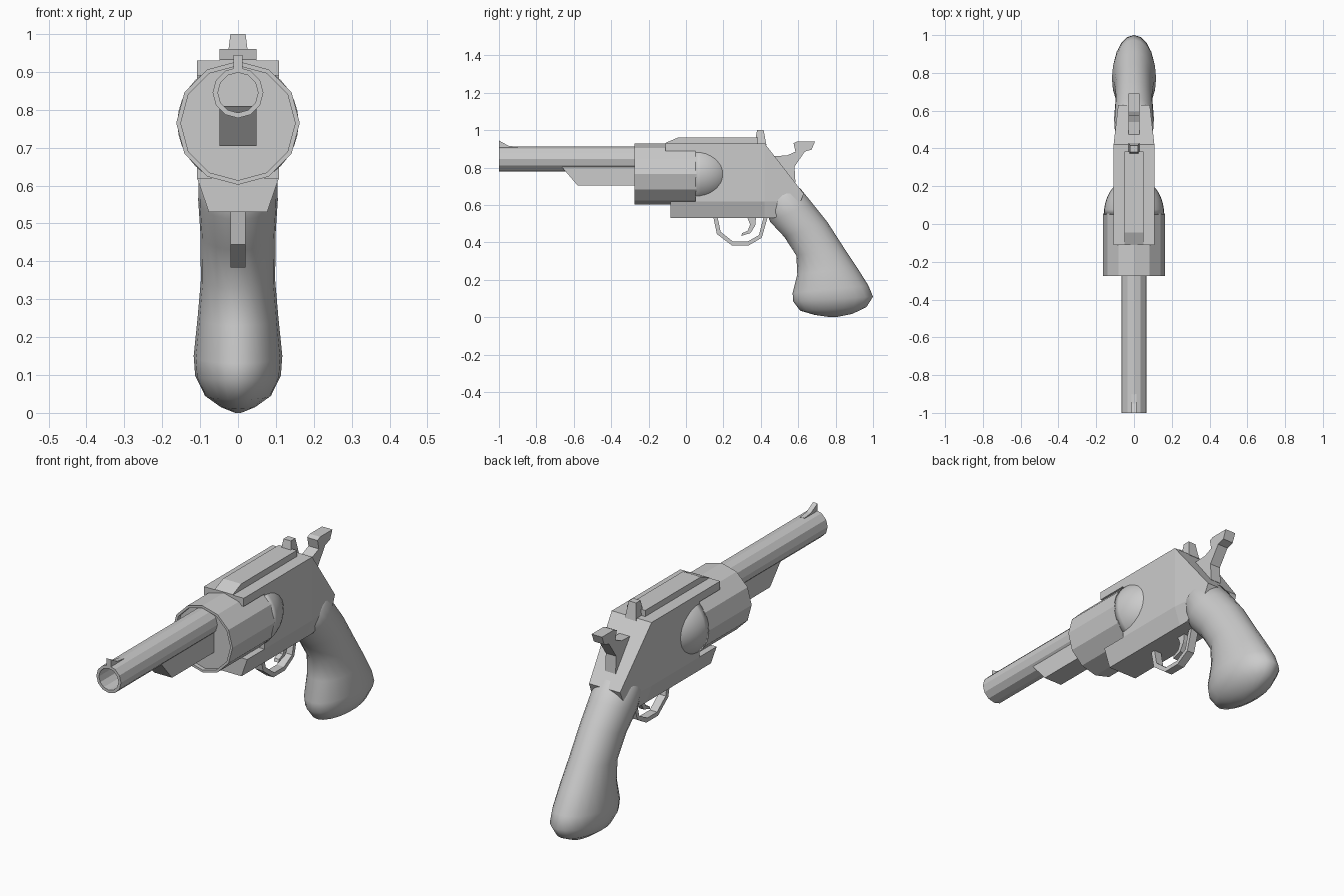
import bpy, bmesh
from math import sin, cos, pi, sqrt

if "Cube" in bpy.data.objects:
    bpy.data.objects.remove(bpy.data.objects["Cube"])


def make(name, verts, faces, smooth=False):
    me = bpy.data.meshes.new(name)
    me.from_pydata(verts, [], faces)
    bm = bmesh.new()
    bm.from_mesh(me)
    bmesh.ops.remove_doubles(bm, verts=bm.verts, dist=1e-5)
    bmesh.ops.recalc_face_normals(bm, faces=bm.faces)
    for f in bm.faces:
        f.smooth = smooth
    bm.to_mesh(me)
    bm.free()
    ob = bpy.data.objects.new(name, me)
    bpy.context.collection.objects.link(ob)
    return ob


def prism(name, pts, width, cells=None):
    """Side profile (y, z) given thickness in x; width is a number or f(y, z)."""
    n = len(pts)
    w = width if callable(width) else (lambda y, z: width)
    cells = cells or [list(range(n))]
    verts = [(s * w(y, z), y, z) for s in (1, -1) for y, z in pts]
    edges = {(c[i - 1], c[i]) for c in cells for i in range(len(c))}
    faces = [list(c) for c in cells] + [[i + n for i in reversed(c)] for c in cells]
    faces += [[a, a + n, b + n, b] for a, b in edges if (b, a) not in edges]
    return make(name, verts, faces)


def loft(name, rings, smooth=False, closed=False):
    n = len(rings[0])
    verts = [v for r in rings for v in r]
    m = len(rings)
    faces = [[i * n + k, i * n + (k + 1) % n,
              (i + 1) % m * n + (k + 1) % n, (i + 1) % m * n + k]
             for i in range(m if closed else m - 1) for k in range(n)]
    if not closed:
        faces += [list(range(n)), list(range((m - 1) * n, m * n))]
    return make(name, verts, faces, smooth)


def lathe(name, profile, zc, segs, smooth=False, closed=False):
    """Revolve (y, radius) pairs about a line along y at height zc."""
    rings = [[(r * cos(2 * pi * k / segs), y, zc + r * sin(2 * pi * k / segs))
              for k in range(segs)] for y, r in profile]
    return loft(name, rings, smooth, closed)


# Barrel: open tube, with the lug beneath and the blade sight on top
lathe("barrel", [(-1, .067), (-.25, .067), (-.25, .053), (-1, .053)], .845, 12, closed=True)
prism("barrel_lug", [(-.67, .81), (-.58, .705), (-.25, .705), (-.25, .81)], .049)
prism("front_sight", [(-1, .90), (-.9, .90), (-.9, .911), (-.95, .917), (-1, .945)], .012)

# Cylinder with a shallow recessed front, and the rounded shield behind it
lathe("cylinder", [(-.255, .151), (-.275, .151), (-.275, .163), (.055, .163)], .765, 12)
dome = [(.05 + .19 * t / 7, .16 * sqrt(1 - (.95 * t / 7) ** 2)) for t in range(8)]
lathe("recoil_shield", dome, .765, 32, smooth=True)


# Frame: C-shaped side profile, narrowing at the bottom and the rear
def frame_width(y, z):
    w = .108
    if y > .42:
        w -= (y - .42) * .115
    if z < .62:
        w = min(w, .077 + (z - .53) * .31)
    return w


frame_pts = [(-.11, .93), (-.11, .89), (.05, .89), (.05, .62), (-.083, .62),
             (-.083, .53), (.42, .53), (.47, .53), (.60, .59), (.63, .66),
             (.42, .93), (.42, .62), (.60, .62)]
prism("frame", frame_pts, frame_width,
      [[0, 1, 2, 3, 11, 10], [3, 4, 5, 6, 11], [11, 6, 7, 8, 12], [10, 11, 12, 9],
       [12, 8, 9]])
prism("top_rib", [(-.11, .92), (.385, .92), (.385, .96), (-.045, .96), (-.11, .932)], .049)
prism("rear_sight", [(.365, .92), (.43, .92), (.415, 1.0), (.38, 1.0)],
      lambda y, z: .03 if z < .95 else .02)

# Hammer
prism("hammer", [(.45, .86), (.54, .865), (.585, .885), (.575, .93), (.595, .94),
                 (.69, .94), (.672, .897), (.635, .885), (.58, .805), (.585, .72),
                 (.50, .70)], .028)

# Trigger and its guard
prism("trigger", [(.325, .54), (.375, .54), (.37, .49), (.345, .45), (.295, .435),
                  (.30, .449), (.33, .463), (.343, .495)], .013)
guard_out = [(.145, .54), (.165, .445), (.245, .384), (.335, .384), (.405, .425), (.438, .54)]
guard_in = [(.168, .54), (.185, .457), (.252, .404), (.328, .404), (.39, .439), (.416, .54)]
prism("trigger_guard", guard_out + guard_in[::-1], .02,
      [[i, i + 1, 10 - i, 11 - i] for i in range(5)])

# Grip: ellipses between front (y, z) and back (y, z) points, with half width
sections = [
    ((.46, .66), (.55, .71), .075),
    ((.42, .59), (.61, .69), .104),
    ((.45, .51), (.675, .61), .105),
    ((.525, .43), (.755, .51), .099),
    ((.59, .33), (.845, .37), .098),
    ((.595, .23), (.915, .265), .107),
    ((.57, .13), (.975, .17), .117),
    ((.573, .085), (1.0, .11), .113),
    ((.61, .035), (.965, .055), .087),
    ((.69, .012), (.89, .018), .045),
    ((.76, .002), (.80, .0), .01)]
rings = []
for (fy, fz), (by, bz), w in sections:
    ring = []
    for k in range(20):
        a = 2 * pi * k / 20
        t = (1 - cos(a)) / 2
        ring.append((w * sin(a), fy + (by - fy) * t, fz + (bz - fz) * t))
    rings.append(ring)
loft("grip", rings, smooth=True)
